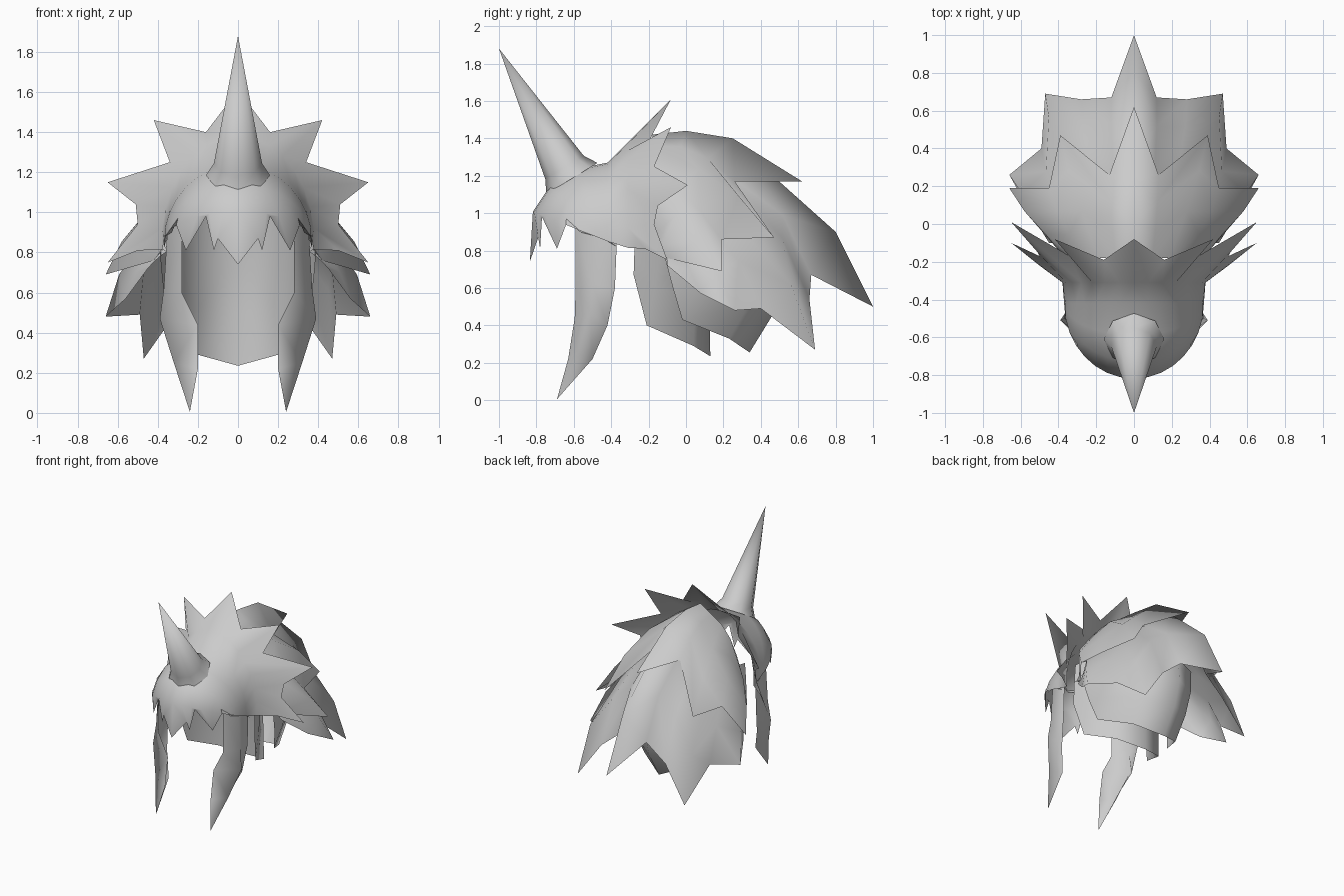
import bpy
import bmesh
from math import sin, cos, pi, radians
from mathutils import Vector

if "Cube" in bpy.data.objects:
    bpy.data.objects.remove(bpy.data.objects["Cube"])

grey = bpy.data.materials.new("plain grey")
grey.use_nodes = True
grey.diffuse_color = (0.6, 0.6, 0.6, 1)
grey.node_tree.nodes["Principled BSDF"].inputs["Base Color"].default_value = grey.diffuse_color


def add_sheet(name, rows, centre, mirrored=True, closed=False):
    """Skin a grid of points, facing away from centre."""
    bm = bmesh.new()
    grid = [[bm.verts.new(point) for point in row] for row in rows]
    count = len(grid[0])
    for upper, lower in zip(grid, grid[1:]):
        for i in range(count if closed else count - 1):
            j = (i + 1) % count
            bm.faces.new((upper[i], upper[j], lower[j], lower[i]))
    bmesh.ops.remove_doubles(bm, verts=bm.verts[:], dist=0.0005)
    bm.normal_update()
    facing = sum(f.normal.dot(f.calc_center_median() - Vector(centre)) * f.calc_area() for f in bm.faces)
    if facing < 0:
        bmesh.ops.reverse_faces(bm, faces=bm.faces[:])
    mesh = bpy.data.meshes.new(name)
    bm.to_mesh(mesh)
    bm.free()
    mesh.materials.append(grey)
    obj = bpy.data.objects.new(name, mesh)
    bpy.context.collection.objects.link(obj)
    bpy.ops.object.select_all(action="DESELECT")
    obj.select_set(True)
    bpy.context.view_layer.objects.active = obj
    bpy.ops.object.shade_smooth_by_angle(angle=radians(110))
    if mirrored:
        obj.modifiers.new("mirror", "MIRROR").use_axis[0] = True


def upright_arc(count, width, height, y, base):
    """Half arch from the top centre line down to just below the side."""
    angles = [radians(95) * i / (count - 1) for i in range(count)]
    return [(width * sin(a), y, base + height * cos(a)) for a in angles]


def level_arc(count, width, depth, y, z):
    """Half loop from the back centre line round to the side."""
    angles = [pi / 2 * i / (count - 1) for i in range(count)]
    return [(width * sin(a), y + depth * cos(a), z) for a in angles]


def dome_row(count, tilt):
    """Half arch over the forehead, swung forward by tilt."""
    angles = [pi / 2 * i / (count - 1) for i in range(count)]
    return [(.37 * sin(a), -.42 - .43 * cos(a) * sin(tilt), .85 + .42 * cos(a) * cos(tilt)) for a in angles]


def hair_layer(name, root, rim, centre, bulge, side_bulge, ridge=None, steps=3):
    """Bulging layer of hair from a root arc to a jagged rim, with an optional centre ridge."""
    rows = []
    for s in range(steps + 1):
        t = s / steps
        row = []
        for i, (start, end) in enumerate(zip(root, rim)):
            start, end = Vector(start), Vector(end)
            share = i / (len(rim) - 1)
            swell = bulge + (side_bulge - bulge) * share
            away = (start + end) / 2 - Vector(centre)
            away.x *= 0.4 if i else 0
            away.normalize()
            row.append(start.lerp(end, t) + away * swell * (end - start).length * 4 * t * (1 - t))
        if ridge:
            row[0] = Vector((0, *ridge[s]))
        rows.append(row)
    add_sheet(name, rows, centre)


# Forehead dome running from the spiked collar down to the fringe
fringe_rim = [(0, -.835, .74), (.1, -.79, .87), (.12, -.78, .81),
              (.16, -.77, .98), (.26, -.69, .81), (.3, -.64, .97),
              (.33, -.57, .9), (.34, -.5, .92), (.37, -.37, .82)]
collar_rim = [(0, -.08, 1.61), (.16, -.19, 1.4), (.42, -.08, 1.46),
              (.34, -.17, 1.25), (.65, .01, 1.15), (.51, -.15, 1.04),
              (.5, -.17, .94), (.65, -.1, .75), (.5, -.22, .81)]
neck = upright_arc(len(collar_rim), .38, .52, -.31, .86)
dome = [dome_row(len(fringe_rim), radians(tilt)) for tilt in (0, 23, 46, 68)]
add_sheet("fringe_cap_and_collar", [collar_rim, neck, *dome, fringe_rim], (0, -.2, .7))

# Upper back layer
upper_rim = [(0, .62, 1.17), (.13, .26, 1.17), (.39, .47, .87), (.45, .19, .86),
             (.66, .19, .69), (.42, -.1, .76), (.38, -.22, .82)]
upper_root = upright_arc(len(upper_rim), .36, .53, -.18, .85)
upper_ridge = [(-.18, 1.42), (0, 1.44), (.25, 1.4), (.62, 1.17)]
hair_layer("upper_back_hair", upper_root, upper_rim, (0, 0, .7), .16, .04, upper_ridge)

# Long back layer
long_rim = [(0, 1, .5), (.12, .67, .67), (.28, .66, .54), (.47, .69, .27),
            (.49, .4, .49), (.66, .26, .48), (.56, .08, .57), (.45, -.1, .72)]
long_root = upright_arc(len(long_rim), .34, .4, -.1, .85)
long_ridge = [(-.1, 1.36), (.33, 1.32), (.8, .9), (1, .5)]
hair_layer("long_back_hair", long_root, long_rim, (0, 0, .6), .22, .05, long_ridge)

# Two nape layers under the back hair
outer_rim = [(0, .34, .255), (.2, .23, .33), (.33, -.02, .43), (.37, -.07, .6)]
hair_layer("outer_nape_hair", level_arc(len(outer_rim), .39, .63, -.13, .83),
           outer_rim, (0, 0, .5), .13, .02)
inner_rim = [(0, .13, .235), (.2, .04, .29), (.3, -.21, .4), (.34, -.28, .67)]
hair_layer("inner_nape_hair", level_arc(len(inner_rim), .33, .33, -.27, 1),
           inner_rim, (0, -.3, .5), .03, .02)

# Side locks hanging in front of the ears
lock_tip = (.24, -.69, .005)
lock_rows = [[(.28, -.59, .92), (.35, -.5, .95), (.35, -.37, .85)],
             [(.28, -.59, .6), (.37, -.5, .62), (.35, -.38, .6)],
             [(.2, -.595, .44), (.39, -.51, .47), (.33, -.42, .4)],
             [(.2, -.63, .22), (.32, -.58, .25), (.26, -.5, .22)],
             [lock_tip] * 3]
add_sheet("side_locks", lock_rows, (0, -.45, .5))

# Horn leaning forward from the forehead, with a flared foot
sides = 8
across = Vector((1, 0, 0))
along = Vector((0, .855, .52))
horn_stations = [((0, -.61, 1.185), .16), ((0, -.65, 1.245), .12), ((0, -1, 1.88), 0)]
horn_rows = []
for middle, radius in horn_stations:
    turns = [2 * pi * i / sides for i in range(sides)]
    horn_rows.append([Vector(middle) + radius * (across * cos(a) + along * sin(a)) for a in turns])
add_sheet("horn", horn_rows, (0, -.7, 1.35), mirrored=False, closed=True)
